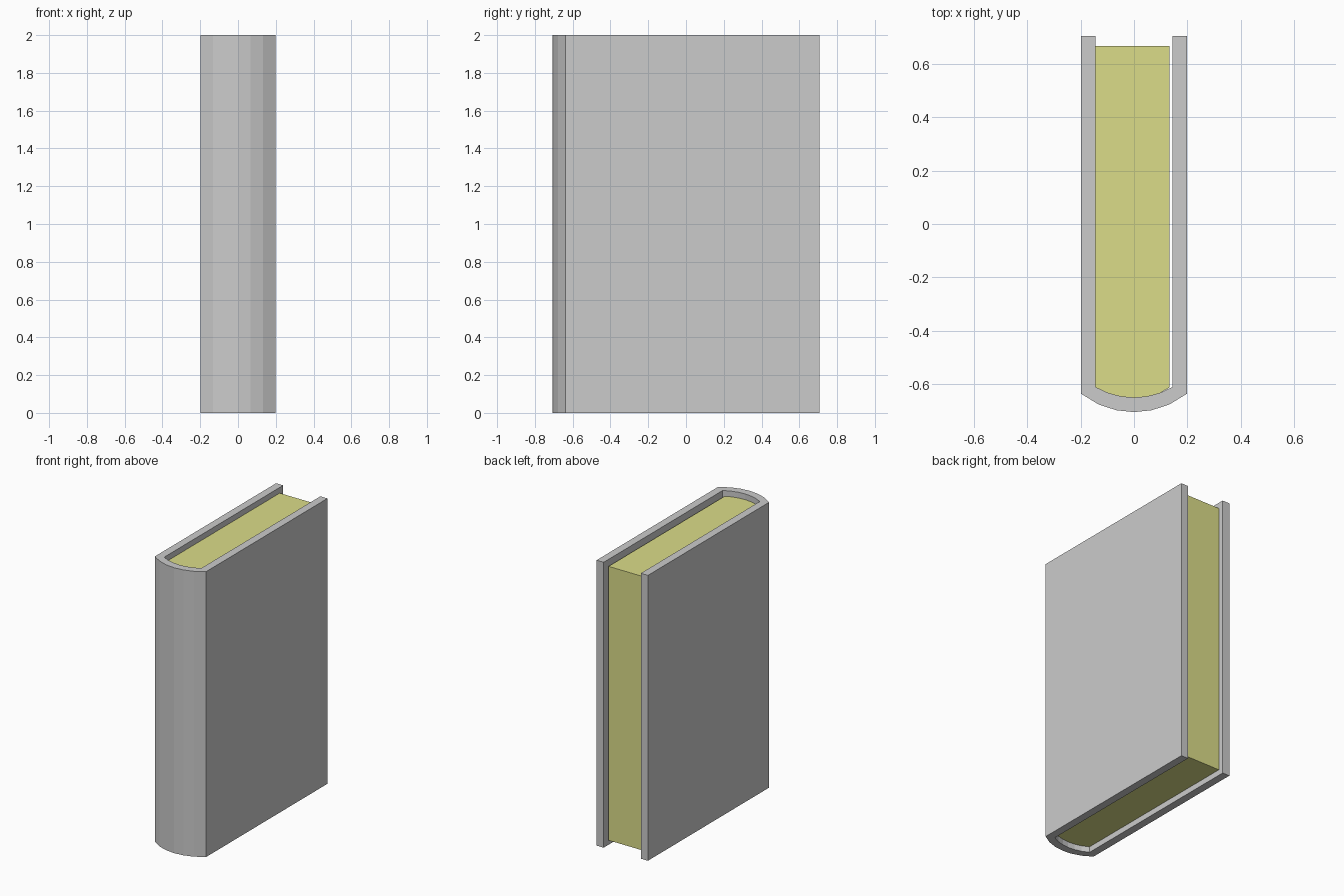
import bpy, bmesh, math

if "Cube" in bpy.data.objects:
    bpy.data.objects.remove(bpy.data.objects["Cube"])


def arc(half_width, y_edge, y_mid, segments=6):
    """Spine arc from -x to +x, bulging toward -y."""
    sag = y_edge - y_mid
    r = (half_width ** 2 + sag ** 2) / (2 * sag)
    pts = []
    for i in range(segments + 1):
        x = half_width * (2 * i / segments - 1)
        pts.append((x, y_mid + r - math.sqrt(r * r - x * x)))
    return pts


def extrude_profile(name, profile, z0, z1):
    """Closed xy outline (counter-clockwise) raised from z0 to z1."""
    bm = bmesh.new()
    face = bm.faces.new([bm.verts.new((x, y, z0)) for x, y in profile])
    top = bmesh.ops.extrude_face_region(bm, geom=[face])["geom"]
    verts = [g for g in top if isinstance(g, bmesh.types.BMVert)]
    bmesh.ops.translate(bm, verts=verts, vec=(0, 0, z1 - z0))
    bmesh.ops.recalc_face_normals(bm, faces=bm.faces)
    mesh = bpy.data.meshes.new(name)
    bm.to_mesh(mesh)
    bm.free()
    obj = bpy.data.objects.new(name, mesh)
    bpy.context.collection.objects.link(obj)
    return obj


HALF_W, INNER_W, BACK = 0.199, 0.144, 0.706
outer = arc(HALF_W, -0.637, -BACK)
inner = arc(INNER_W, -0.612, -0.651)

# Cover: two boards joined by a rounded spine
cover_profile = ([(-HALF_W, BACK)] + outer + [(HALF_W, BACK), (INNER_W, BACK)]
                 + inner[::-1] + [(-INNER_W, BACK)])
extrude_profile("cover", cover_profile, 0, 2)

# Page block: recessed, with a small gap beside the right board
page_right = 0.133
page_profile = ([(-INNER_W, 0.668)] + inner[:-1]
                + [(page_right, -0.614), (page_right, 0.668)])
pages = extrude_profile("pages", page_profile, 0.04, 1.96)
paper = bpy.data.materials.new("paper")
paper.diffuse_color = (0.71, 0.72, 0.25, 1)
paper.use_nodes = True
paper.node_tree.nodes["Principled BSDF"].inputs["Base Color"].default_value = paper.diffuse_color
pages.data.materials.append(paper)
